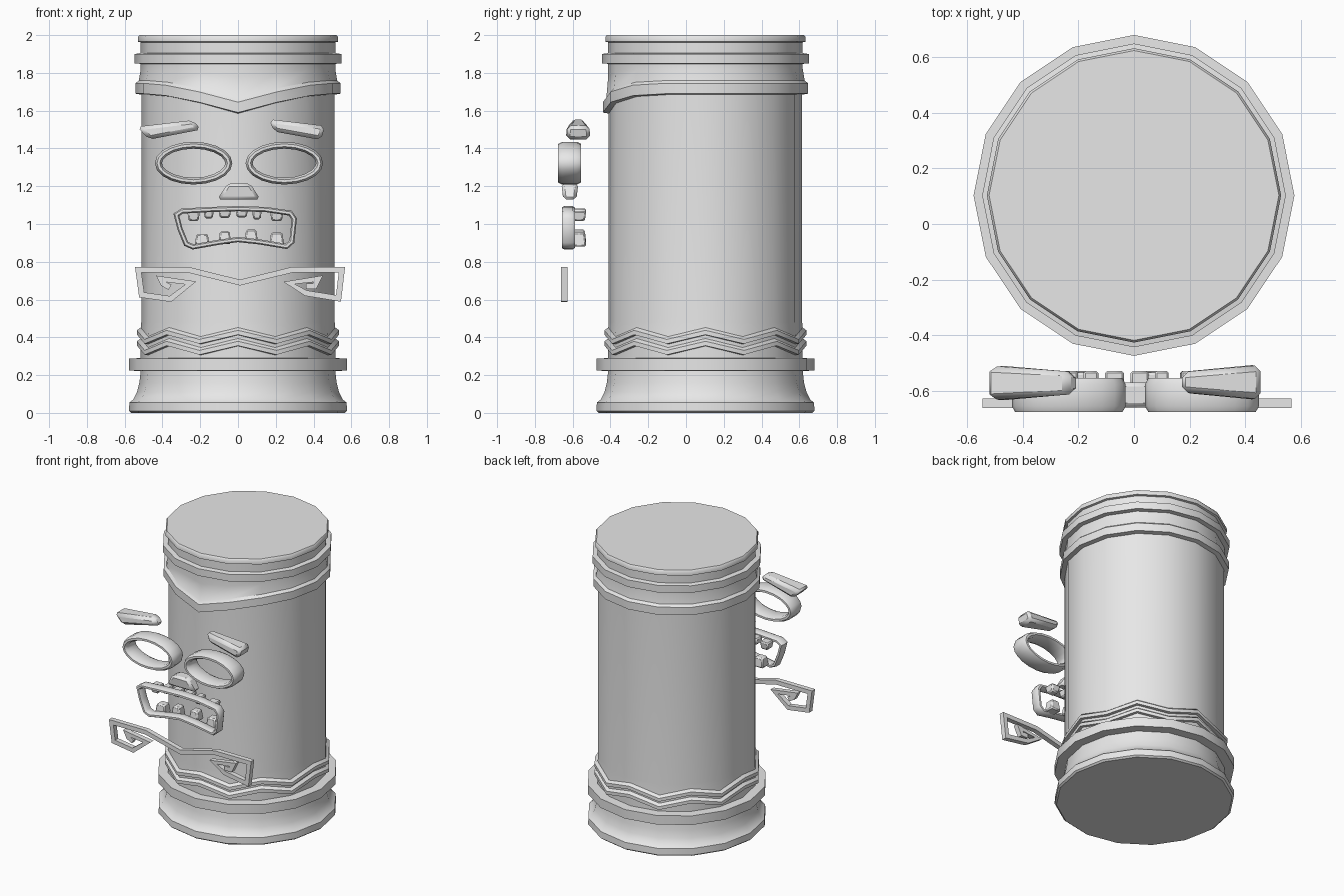
import bpy, bmesh, math
from mathutils import Vector

cube = bpy.data.objects.get("Cube")
if cube:
    bpy.data.objects.remove(cube, do_unlink=True)

grey = bpy.data.materials.new("plain grey")
grey.use_nodes = True
grey.diffuse_color = (0.8, 0.8, 0.8, 1)
grey.node_tree.nodes["Principled BSDF"].inputs["Base Color"].default_value = (0.8, 0.8, 0.8, 1)


def finish(name, bm, angle=None, bevel=0):
    """Turn a bmesh into a named object, with optional bevel and smoothing."""
    bmesh.ops.recalc_face_normals(bm, faces=bm.faces)
    mesh = bpy.data.meshes.new(name)
    bm.to_mesh(mesh)
    bm.free()
    mesh.materials.append(grey)
    obj = bpy.data.objects.new(name, mesh)
    bpy.context.collection.objects.link(obj)
    if bevel:
        mod = obj.modifiers.new("soft edges", 'BEVEL')
        mod.width, mod.segments = bevel, 1
    if angle:
        bpy.ops.object.select_all(action='DESELECT')
        obj.select_set(True)
        bpy.context.view_layer.objects.active = obj
        bpy.ops.object.shade_smooth_by_angle(angle=math.radians(angle))
    return obj


def bridge(bm, a, b):
    for i in range(len(a)):
        j = (i + 1) % len(a)
        bm.faces.new((a[i], a[j], b[j], b[i]))


def offsets(pts, closed):
    """Mitred sideways direction at each point of a flat path."""
    out, n = [], len(pts)
    for i, p in enumerate(pts):
        before = pts[i - 1] if closed or i else None
        after = pts[(i + 1) % n] if closed or i < n - 1 else None
        d1 = (p - before).normalized() if before is not None else None
        d2 = (after - p).normalized() if after is not None else d1
        d1 = d1 or d2
        n1, n2 = Vector((-d1.y, d1.x)), Vector((-d2.y, d2.x))
        m = (n1 + n2).normalized()
        out.append(m / max(m.dot(n1), 0.5))
    return out


def hoop(name, pts, width, y0, y1, cut):
    """Closed frame with a chamfered section; points run anticlockwise."""
    pts = [Vector(p) for p in pts]
    side = offsets(pts, True)
    section = [(0, y0 + cut), (cut / 2, y0), (width - cut / 2, y0), (width, y0 + cut),
               (width, y1 - cut), (width - cut / 2, y1), (cut / 2, y1), (0, y1 - cut)]
    bm = bmesh.new()
    loops = [[bm.verts.new((p.x + s.x * w, y, p.y + s.y * w)) for w, y in section]
             for p, s in zip(pts, side)]
    for i, loop in enumerate(loops):
        bridge(bm, loop, loops[(i + 1) % len(loops)])
    finish(name, bm, 50)


def block(name, pts, y, halves, bevel=0.012):
    """Solid from a front outline, with its own half depth at each corner."""
    bm = bmesh.new()
    front = [bm.verts.new((p[0], y - h, p[1])) for p, h in zip(pts, halves)]
    back = [bm.verts.new((p[0], y + h, p[1])) for p, h in zip(pts, halves)]
    bridge(bm, front, back)
    bm.faces.new(front)
    bm.faces.new(back[::-1])
    finish(name, bm, 30, bevel)


# Pillar: rings of (radius, height, zigzag amount, front peak amount)
SIDES, CENTRE_Y = 16, 0.103
rings = [(0.565, 0, 0, 0), (0.577, 0.01, 0, 0), (0.575, 0.055, 0, 0), (0.555, 0.07, 0, 0),
         (0.535, 0.11, 0, 0), (0.522, 0.16, 0, 0), (0.515, 0.222, 0, 0),
         (0.578, 0.224, 0, 0), (0.578, 0.288, 0, 0), (0.515, 0.29, 0, 0)]
for z in (0.33, 0.388):  # two zigzag collars
    rings += [(0.515, z, 0.024, 0), (0.535, z + 0.002, 0.024, 0),
              (0.535, z + 0.025, 0.024, 0), (0.515, z + 0.04, 0.024, 0)]
rings += [(0.512, 0.48, 0, 0), (0.512, 1.685, 0, 0.1),
          (0.543, 1.69, 0, 0.1), (0.543, 1.745, 0, 0.1), (0.525, 1.76, 0, 0.095),
          (0.515, 1.82, 0, 0.04), (0.515, 1.848, 0, 0), (0.547, 1.85, 0, 0),
          (0.547, 1.9, 0, 0), (0.515, 1.905, 0, 0), (0.515, 1.962, 0, 0),
          (0.53, 1.965, 0, 0), (0.53, 1.99, 0, 0), (0.522, 2, 0, 0)]
peak = {0: 1, 1: 0.45, 2: 0.1}
bm = bmesh.new()
loops = []
for r, z, zig, dip in rings:
    loop = []
    for k in range(SIDES):
        a = math.tau * k / SIDES
        lift = zig * (1 if k % 2 == 0 else -1) - dip * peak.get(min(k, SIDES - k), 0)
        loop.append(bm.verts.new((r * math.sin(a), CENTRE_Y - r * math.cos(a), z + lift)))
    if loops:
        bridge(bm, loops[-1], loop)
    loops.append(loop)
bm.faces.new(loops[0][::-1])
bm.faces.new(loops[-1])
finish("pillar", bm, 40)

# Eye rings
for side, cx in (("left", 0.245), ("right", -0.235)):
    oval = [(cx + 0.205 * math.cos(math.tau * i / 20), 1.322 + 0.113 * math.sin(math.tau * i / 20))
            for i in range(20)]
    hoop(side + "_eye_ring", oval, 0.036, -0.678, -0.555, 0.022)

# Eyebrows, narrower at the inner end
block("left_eyebrow", [(0.165, 1.555), (0.46, 1.52), (0.44, 1.445), (0.19, 1.49)],
      -0.57, [0.035, 0.06, 0.065, 0.04], 0.02)
block("right_eyebrow", [(-0.535, 1.515), (-0.24, 1.55), (-0.195, 1.5), (-0.47, 1.447)],
      -0.573, [0.06, 0.045, 0.035, 0.065], 0.02)

# Nose
block("nose", [(-0.11, 1.13), (0.118, 1.13), (0.065, 1.215), (-0.055, 1.215)],
      -0.615, [0.035, 0.035, 0.045, 0.045], 0.016)

# Mouth frame
hoop("mouth_frame", [(0.26, 0.867), (0.298, 0.9), (0.312, 1.03), (0.285, 1.07), (0.15, 1.09),
                     (0, 1.095), (-0.15, 1.09), (-0.3, 1.082), (-0.342, 1.055), (-0.32, 0.97),
                     (-0.285, 0.885), (-0.24, 0.865), (-0.1, 0.89), (0, 0.904), (0.11, 0.892)],
     0.027, -0.657, -0.588, 0.014)

# Teeth: (centre, half width, root height, tip height)
upper = [(-0.235, 0.034, 1.07, 1.015), (-0.155, 0.028, 1.078, 1.03), (-0.07, 0.035, 1.082, 1.032),
         (0.02, 0.034, 1.083, 1.035), (0.1, 0.026, 1.078, 1.025), (0.205, 0.036, 1.068, 1.015)]
lower = [(-0.19, 0.04, 0.88, 0.948), (-0.07, 0.034, 0.895, 0.962),
         (0.07, 0.036, 0.9, 0.97), (0.205, 0.04, 0.88, 0.955)]
for row, teeth in (("upper", upper), ("lower", lower)):
    for n, (x, w, root, tip) in enumerate(teeth, 1):
        block(f"{row}_tooth_{n}", [(x - w, root), (x + w, root), (x + w * 0.75, tip), (x - w * 0.75, tip)],
              -0.566, [0.038, 0.038, 0.03, 0.03], 0.008)

# Moustache: one flat ribbon curling into a spiral at each end
path = [(-0.36, 0.665), (-0.395, 0.683), (-0.41, 0.71), (-0.25, 0.688), (-0.358, 0.603),
        (-0.51, 0.625), (-0.528, 0.757), (-0.26, 0.757), (0.01, 0.69), (0.285, 0.757),
        (0.55, 0.757), (0.532, 0.606), (0.36, 0.634), (0.27, 0.688), (0.425, 0.71),
        (0.405, 0.67), (0.36, 0.67)]
path = [Vector(p) for p in path]
bm = bmesh.new()
loops = []
for p, s in zip(path, offsets(path, False)):
    loop = [bm.verts.new((p.x + s.x * w, y, p.y + s.y * w))
            for w, y in ((-0.015, -0.663), (0.015, -0.663), (0.015, -0.628), (-0.015, -0.628))]
    if loops:
        bridge(bm, loops[-1], loop)
    loops.append(loop)
bm.faces.new(loops[0])
bm.faces.new(loops[-1][::-1])
finish("moustache", bm)
